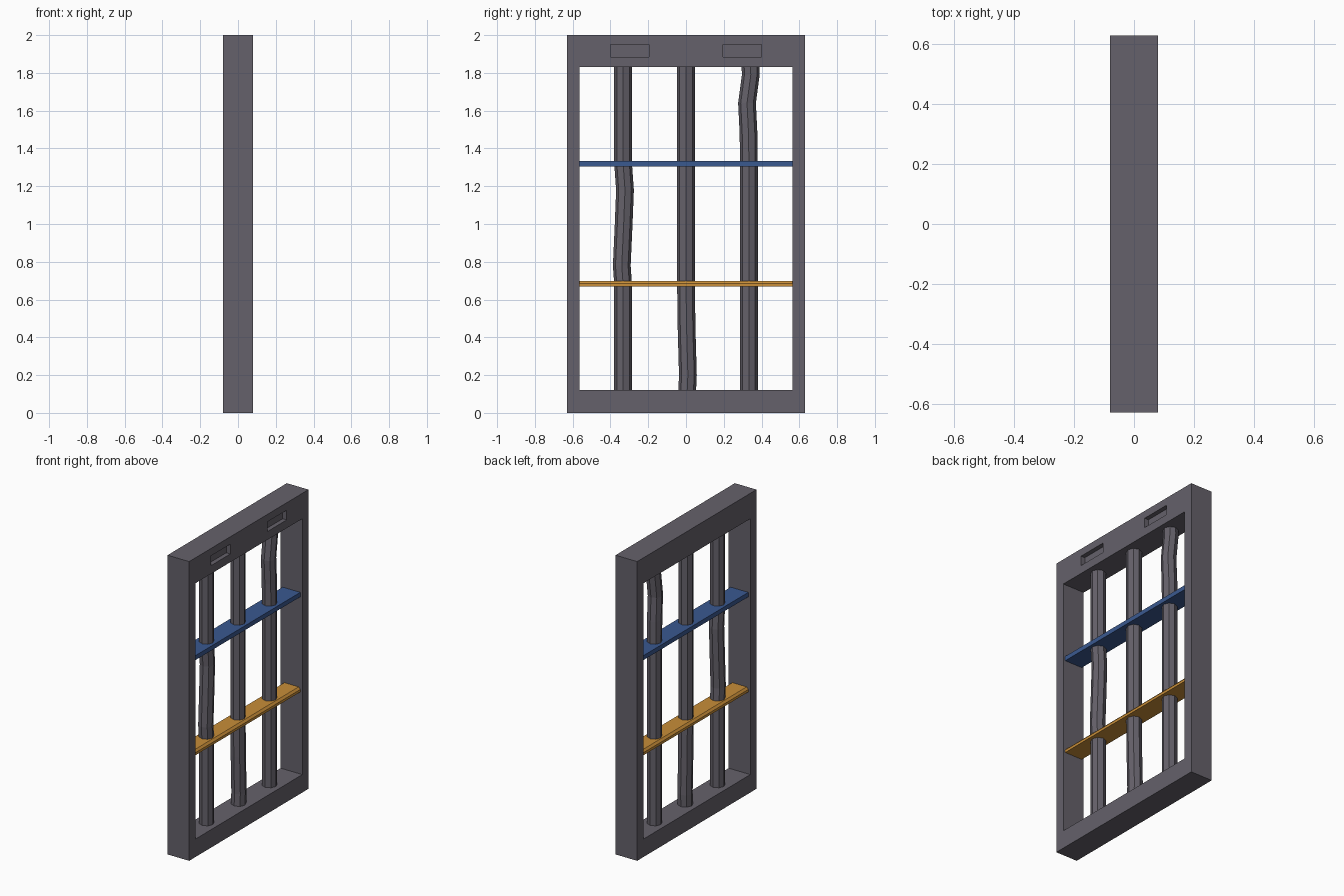
import bpy, bmesh, math

if "Cube" in bpy.data.objects:
    bpy.data.objects.remove(bpy.data.objects["Cube"])


def material(name, rgb):
    m = bpy.data.materials.new(name)
    m.diffuse_color = (*rgb, 1)
    m.use_nodes = True
    m.node_tree.nodes["Principled BSDF"].inputs["Base Color"].default_value = m.diffuse_color
    return m


IRON = material("dark iron", (0.13, 0.12, 0.145))
BLUE = material("blue paint", (0.042, 0.10, 0.28))
ORANGE = material("orange paint", (0.58, 0.27, 0.04))


def finish(name, bm, mat):
    bmesh.ops.recalc_face_normals(bm, faces=bm.faces)
    me = bpy.data.meshes.new(name)
    bm.to_mesh(me)
    bm.free()
    me.materials.append(mat)
    ob = bpy.data.objects.new(name, me)
    bpy.context.collection.objects.link(ob)
    return ob


def loft(name, rings, mat):
    """Skin a list of equal-length point rings and cap both ends."""
    bm = bmesh.new()
    rows = [[bm.verts.new(p) for p in ring] for ring in rings]
    n = len(rows[0])
    for a, b in zip(rows, rows[1:]):
        for i in range(n):
            j = (i + 1) % n
            bm.faces.new((a[i], a[j], b[j], b[i]))
    bm.faces.new(rows[0])
    bm.faces.new(rows[-1])
    return finish(name, bm, mat)


def box(name, x0, x1, y0, y1, z0, z1, mat):
    rings = [[(x0, y0, z), (x1, y0, z), (x1, y1, z), (x0, y1, z)] for z in (z0, z1)]
    return loft(name, rings, mat)


# Rectangular frame: an opening cut through, two shallow slots on the right face
frame = box("frame", -0.08, 0.08, -0.63, 0.63, 0, 2, IRON)
cuts = [("opening_cutter", -0.2, 0.2, -0.565, 0.565, 0.12, 1.83),
        ("slot_cutter_a", 0.05, 0.2, -0.40, -0.195, 1.885, 1.95),
        ("slot_cutter_b", 0.05, 0.2, 0.195, 0.40, 1.885, 1.95)]
for c in cuts:
    cutter = box(*c, IRON)
    cutter.hide_render = True
    cutter.hide_set(True)
    cutter.display_type = 'WIRE'
    mod = frame.modifiers.new(c[0], 'BOOLEAN')
    mod.operation = 'DIFFERENCE'
    mod.solver = 'EXACT'
    mod.object = cutter

# Eight-sided upright bars, each bent a little: (height, sideways shift)
bars = {
    "left_bar": (-0.333, [(0.11, 0), (0.68, 0), (0.78, -0.007), (1.0, 0.003),
                          (1.18, 0.010), (1.32, 0), (1.84, 0)]),
    "middle_bar": (0, [(0.11, 0.006), (0.2, 0.010), (0.45, 0.003), (0.68, 0), (1.84, 0)]),
    "right_bar": (0.333, [(0.11, 0), (1.32, 0), (1.48, -0.002), (1.64, -0.010),
                          (1.79, 0.010), (1.84, 0.008)]),
}
R = 0.047
for name, (y, path) in bars.items():
    rings = [[(R * math.cos(k * math.pi / 4), y + s + R * math.sin(k * math.pi / 4), z)
              for k in range(8)] for z, s in path]
    loft(name, rings, IRON)

# Flat cross plates; the lower one has chamfered top edges
box("upper_plate", -0.065, 0.065, -0.565, 0.565, 1.304, 1.334, BLUE)
profile = [(-0.065, 0.668), (0.065, 0.668), (0.065, 0.685), (0.053, 0.699),
           (-0.053, 0.699), (-0.065, 0.685)]
loft("lower_plate", [[(x, y, z) for x, z in profile] for y in (-0.565, 0.565)], ORANGE)
